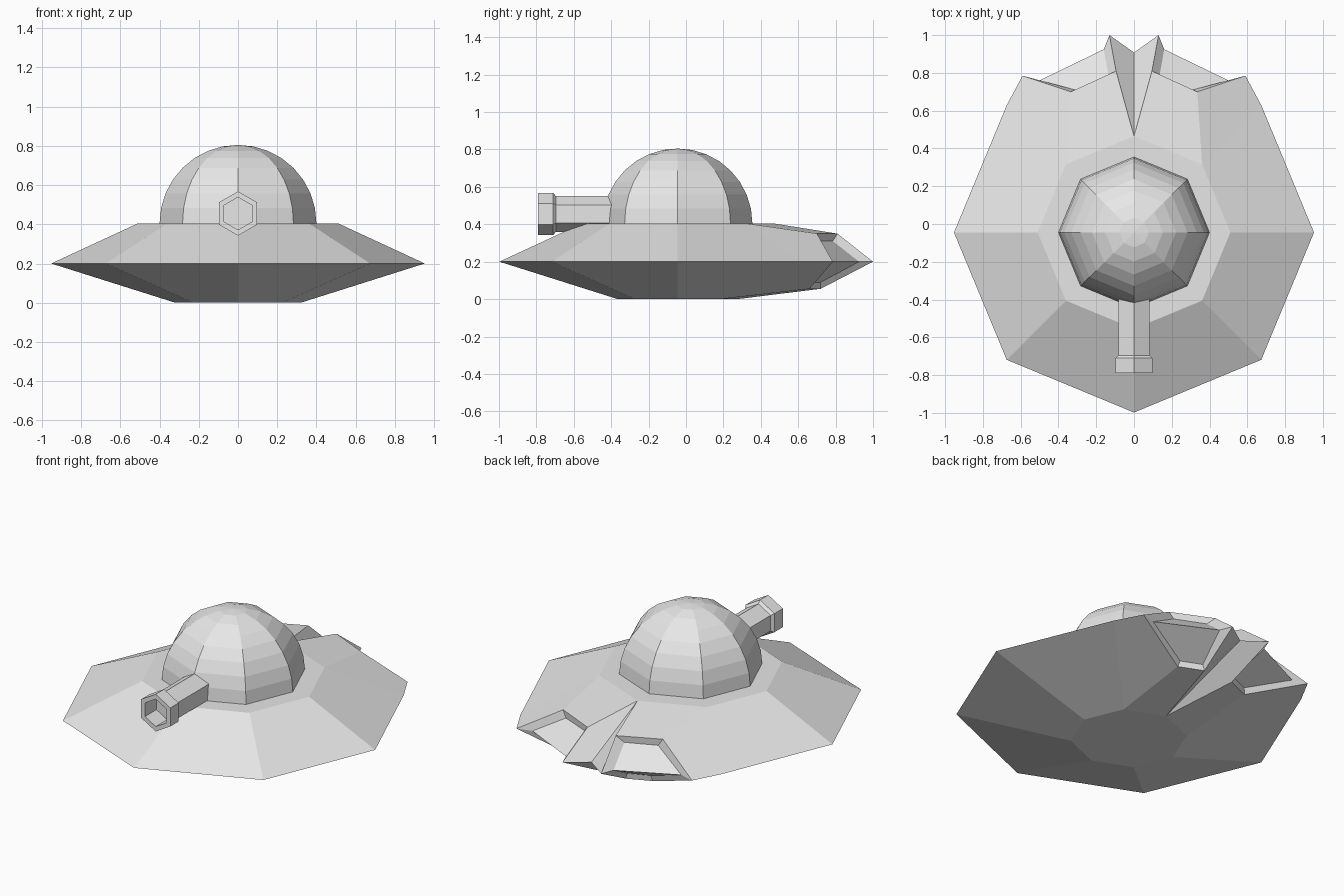
import bpy, bmesh, math
from mathutils import Vector

if "Cube" in bpy.data.objects:
    bpy.data.objects.remove(bpy.data.objects["Cube"], do_unlink=True)

CENTRE_Y = -0.045
grey = bpy.data.materials.new("hull_grey")
grey.use_nodes = True
colour = (0.8, 0.8, 0.8, 1)
grey.diffuse_color = colour
grey.node_tree.nodes["Principled BSDF"].inputs["Base Color"].default_value = colour


def finish(name, bm):
    """Weld, orient and link a flat-shaded mesh."""
    bmesh.ops.remove_doubles(bm, verts=bm.verts, dist=0.0005)
    bmesh.ops.recalc_face_normals(bm, faces=bm.faces)
    mesh = bpy.data.meshes.new(name)
    bm.to_mesh(mesh)
    bm.free()
    mesh.materials.append(grey)
    obj = bpy.data.objects.new(name, mesh)
    bpy.context.collection.objects.link(obj)
    return obj


def face(bm, points):
    bm.faces.new([bm.verts.new(p) for p in points])


def ring_point(radius, z, step):
    a = math.radians(45 * step)
    return Vector((radius * math.cos(a), CENTRE_Y + radius * math.sin(a), z))


# Eight-sided saucer, leaving the two rear wedges open for the thrusters
bm = bmesh.new()
profile = [(0.32, 0), (0.953, 0.2), (0.51, 0.405)]
for step in range(8):
    if step not in (1, 2):
        for (r0, z0), (r1, z1) in zip(profile, profile[1:]):
            face(bm, [ring_point(r0, z0, step), ring_point(r1, z1, step),
                      ring_point(r1, z1, step + 1), ring_point(r0, z0, step + 1)])
for r, z in (profile[0], profile[-1]):
    face(bm, [ring_point(r, z, s) for s in range(8)])

# Thruster housings: root on the saucer, flared lip, wedge-shaped recessed floor
# each loop runs outer low, outer middle, outer top, inner top, inner middle, inner low
root = [ring_point(r, z, 1) for r, z in profile]
root += [ring_point(r, z, 2) for r, z in reversed(profile)]
lip = [(0.24, 0.66, 0.055), (0.59, 0.785, 0.2), (0.335, 0.70, 0.35),
       (0.095, 0.81, 0.35), (0.13, 1.0, 0.2), (0.098, 0.72, 0.055)]
floor = [(0.23, 0.67, 0.09), (0.5, 0.76, 0.2), (0.31, 0.71, 0.31),
         (0.135, 0.785, 0.31), (0.16, 0.925, 0.2), (0.11, 0.72, 0.09)]
for side in (1, -1):
    loops = [[Vector((side * p[0], p[1], p[2])) for p in loop]
             for loop in (root, lip, floor)]
    for a, b in zip(loops, loops[1:]):
        for i in range(6):
            j = (i + 1) % 6
            face(bm, [a[i], a[j], b[j], b[i]])
    f = loops[2]
    face(bm, [f[0], f[1], f[4], f[5]])
    face(bm, [f[1], f[2], f[3], f[4]])
finish("saucer_hull", bm)

# Faceted dome
bm = bmesh.new()
BANDS = 8
for band in range(BANDS):
    t0, t1 = (math.pi / 2 * b / BANDS for b in (band, band + 1))
    low = (0.4 * math.cos(t0), 0.405 + 0.4 * math.sin(t0))
    high = (0.4 * math.cos(t1), 0.405 + 0.4 * math.sin(t1))
    for step in range(8):
        points = [ring_point(*low, step), ring_point(*low, step + 1)]
        if band == BANDS - 1:
            points.append(Vector((0, CENTRE_Y, high[1])))
        else:
            points += [ring_point(*high, step + 1), ring_point(*high, step)]
        face(bm, points)
finish("dome", bm)

# Six-sided cannon with a collar and a hollow bore, as (radius, y) stations
bm = bmesh.new()
stations = [(0.095, -0.32), (0.095, -0.695), (0.113, -0.71), (0.113, -0.79),
            (0.083, -0.79), (0.083, -0.68)]
loops = []
for r, y in stations:
    angles = [math.radians(60 * k + 30) for k in range(6)]
    loops.append([Vector((r * math.cos(a), y, 0.455 + r * math.sin(a))) for a in angles])
for a, b in zip(loops, loops[1:]):
    for i in range(6):
        j = (i + 1) % 6
        face(bm, [a[i], a[j], b[j], b[i]])
face(bm, loops[0])
face(bm, loops[-1])
finish("cannon", bm)
